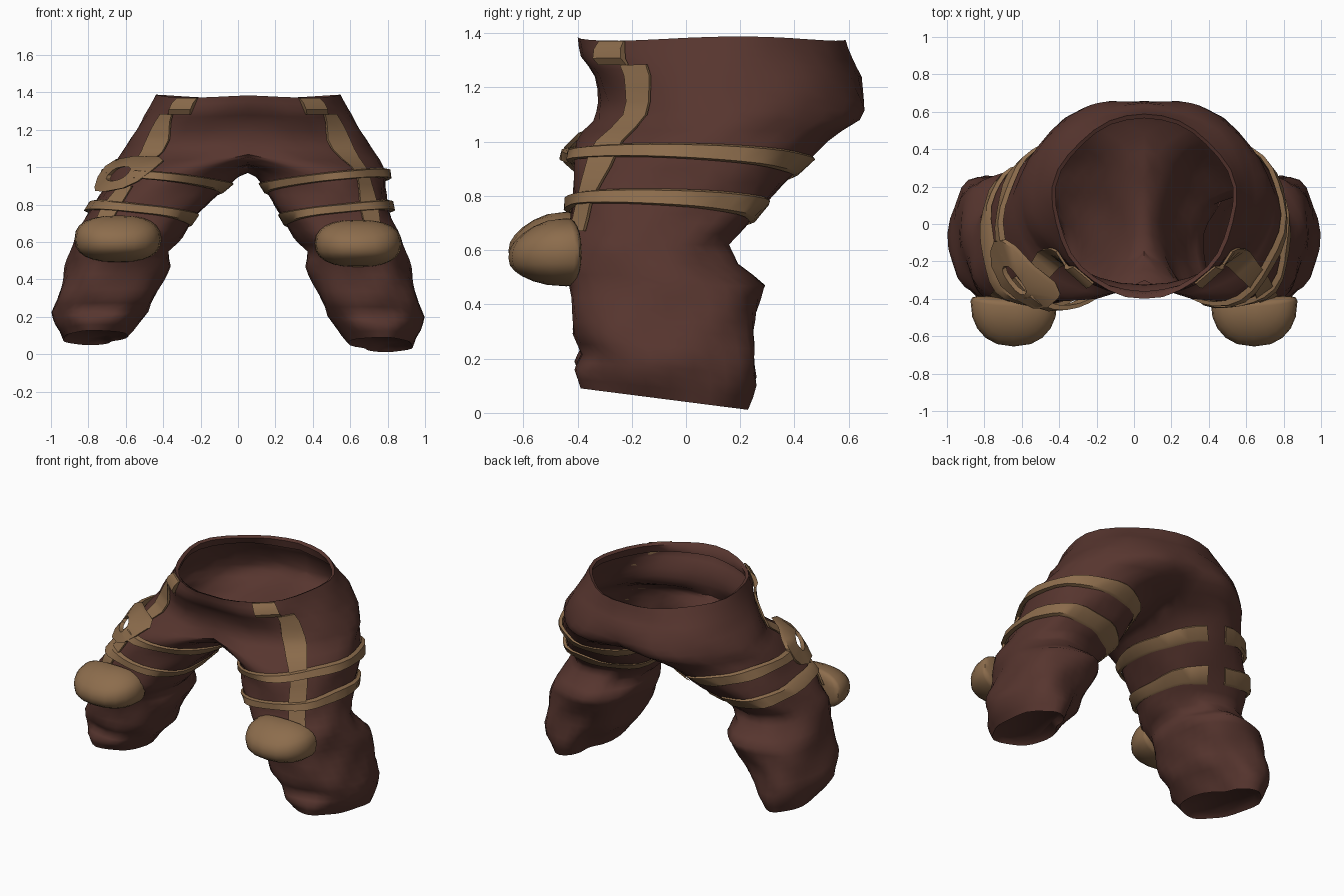
import bpy, bmesh
from math import sin, cos, pi, radians, copysign
from mathutils import Vector

old = bpy.data.objects.get("Cube")
if old:
    bpy.data.objects.remove(old, do_unlink=True)


def material(name, rgb):
    m = bpy.data.materials.new(name)
    m.use_nodes = True
    m.diffuse_color = (*rgb, 1)
    m.node_tree.nodes["Principled BSDF"].inputs["Base Color"].default_value = (*rgb, 1)
    return m


CLOTH = material("dark brown cloth", (0.095, 0.036, 0.028))
LEATHER = material("tan leather", (0.265, 0.152, 0.073))

# One half of the trousers as sections: z, inner x, outer x, front y, back y
SECTIONS = [
    (1.38, -.49, .49, -.39, .59), (1.31, -.53, .53, -.39, .62),
    (1.24, -.58, .58, -.35, .65), (1.15, -.64, .64, -.33, .675),
    (1.08, -.45, .67, -.33, .645), (1.04, -.24, .69, -.37, .57),
    (1.0, -.05, .71, -.40, .51), (.96, .04, .73, -.41, .47),
    (.90, .10, .75, -.41, .42),
    (.80, .17, .79, -.42, .33), (.70, .25, .83, -.43, .23),
    (.62, .31, .87, -.46, .15), (.55, .38, .89, -.46, .19),
    (.47, .36, .92, -.43, .29), (.30, .42, .97, -.42, .27),
    (.21, .45, .99, -.38, .28), (.14, .51, .97, -.41, .29),
    (.06, .57, .93, -.38, .26)]


def section(z):
    z = min(max(z, SECTIONS[-1][0]), SECTIONS[0][0])
    for a, b in zip(SECTIONS, SECTIONS[1:]):
        if z >= b[0]:
            f = (a[0] - z) / (a[0] - b[0])
            return [p + (q - p) * f for p, q in zip(a, b)][1:]


def boxy(c, power):
    return copysign(abs(c) ** power, c)


def surf(th, z, off=0.0):
    """Point on the half garment, pushed out by off, with soft cloth folds."""
    x0, x1, y0, y1 = section(z)
    fold = .008 * sin(4 * th + 14 * z) + .006 * sin(7 * th - 23 * z)
    # The shin tapers in at its inner back
    taper = min(max((.5 - z) / .35, 0), 1) * max(0, cos(th - 2.3)) ** 2
    r = off + fold - .09 * taper
    power = 1 - .14 * min(max((.95 - z) / .2, 0), 1)
    x = (x0 + x1) / 2 + ((x1 - x0) / 2 + r) * boxy(cos(th), power)
    y = (y0 + y1) / 2 + ((y1 - y0) / 2 + r) * boxy(sin(th), power)
    if z > 1.25:
        z += .008 * sin(3 * th + 1)
    return Vector((max(x, 0), y, z))


def place(p, side):
    """Put a half-garment point on the left (1) or right (-1) leg."""
    x, y, z = p
    f = min(max((z - .7) / .3, 0), 1)
    low = max(0, 1 - z / .5)
    hem = max(0, 1 - z / .3)
    z -= hem * .16 * y + low * (.022 if side > 0 else -.02)
    return Vector((side * x + .055 * f * f * (3 - 2 * f), y, z))


def finish(bm, name, mat, angle=45):
    bmesh.ops.recalc_face_normals(bm, faces=bm.faces)
    me = bpy.data.meshes.new(name)
    bm.to_mesh(me)
    bm.free()
    me.materials.append(mat)
    ob = bpy.data.objects.new(name, me)
    bpy.context.collection.objects.link(ob)
    bpy.ops.object.select_all(action='DESELECT')
    ob.select_set(True)
    bpy.context.view_layer.objects.active = ob
    bpy.ops.object.shade_smooth_by_angle(angle=radians(angle))


def bar(name, side, runs, closed=False):
    """Loft four-cornered strips through runs of half-garment points."""
    bm = bmesh.new()
    for rows in runs:
        vs = [[bm.verts.new(place(p, side)) for p in row] for row in rows]
        n = len(vs)
        for i in range(n if closed else n - 1):
            a, b = vs[i], vs[(i + 1) % n]
            for k in range(4):
                bm.faces.new((a[k], a[(k + 1) % 4], b[(k + 1) % 4], b[k]))
        if not closed:
            bm.faces.new(vs[0])
            bm.faces.new(vs[-1])
    finish(bm, name, LEATHER)


def sweep(start, end, count):
    return [start + (end - start) * i / (count - 1) for i in range(count)]


# Trousers: both halves share the centre seam, open waist, closed hems
SEG = 32
angles = [2 * pi * i / SEG for i in range(SEG)]
levels = []
for a, b in zip(SECTIONS, SECTIONS[1:]):
    steps = max(1, round((a[0] - b[0]) / .04))
    levels += [a[0] + (b[0] - a[0]) * i / steps for i in range(steps)]
levels.append(SECTIONS[-1][0])

bm = bmesh.new()
for side in (1, -1):
    rings = [[surf(t, 1.32, -.03) for t in angles],
             [surf(t, 1.37, -.025) for t in angles]]
    rings += [[surf(t, z) for t in angles] for z in levels]
    rings.append([surf(t, .06, -.03) + Vector((0, 0, .03)) for t in angles])
    vs = [[bm.verts.new(place(p, side)) for p in r] for r in rings]
    for i in range(len(rings) - 1):
        for j in range(SEG):
            k = (j + 1) % SEG
            quad = [(i, j), (i, k), (i + 1, k), (i + 1, j)]
            if any(rings[u][v].x > 1e-5 for u, v in quad):
                bm.faces.new([vs[u][v] for u, v in quad])
    bm.faces.new(vs[-1])
bmesh.ops.delete(bm, geom=[v for v in bm.verts if not v.link_faces], context='VERTS')
bmesh.ops.remove_doubles(bm, verts=bm.verts, dist=.0005)
# Round off the crotch where the legs meet
crotch = [v for v in bm.verts if abs(v.co.x - .055) < .15 and .9 < v.co.z < 1.2]
for _ in range(4):
    bmesh.ops.smooth_vert(bm, verts=crotch, factor=.5,
                          use_axis_x=True, use_axis_y=True, use_axis_z=True)
finish(bm, "trousers", CLOTH, 75)

for side, label in ((1, "left"), (-1, "right")):
    # Thigh straps: outer side higher; the right ones break at the back,
    # and the upper right one stands off the cloth and breaks under the plate
    for part, z0, h in (("upper", .925, .029), ("lower", .755, .031)):
        lift = .05 if (side < 0 and part == "upper") else 0
        if side > 0:
            spans = [angles]
        elif lift:
            spans = [sweep(radians(112), radians(305), 20),
                     sweep(radians(336), radians(452), 13)]
        else:
            spans = [sweep(radians(112), radians(452), 33)]
        runs = []
        for span in spans:
            rows = []
            for t in span:
                z = z0 + .04 * cos(t) - .02 * sin(t)
                rise = lift * max(0, cos(t + .75)) ** 3
                out = .024 + .010 * cos(t + .6) + rise
                hh = h * (1 + .25 * sin(t))
                rows.append([surf(t, z - hh, .006 + rise), surf(t, z - hh * .8, out),
                             surf(t, z + hh * .8, out), surf(t, z + hh, .006 + rise)])
            runs.append(rows)
        bar(f"{label}_{part}_thigh_strap", side, runs, side > 0)

    # Long strip down the front of the thigh, parted by the plate on the right
    runs = []
    for top, bottom in ([(1.29, .67)] if side > 0 else [(1.29, 1.02), (.90, .67)]):
        rows = []
        for z in sweep(top, bottom, 14):
            f = (1.29 - z) / .62
            t = radians(-38 - 20 * f)
            w = radians(6 + 4 * f)
            rows.append([surf(t - w, z, .007), surf(t - w, z, .02),
                         surf(t + w, z, .02), surf(t + w, z, .007)])
        runs.append(rows)
    bar(f"{label}_front_strip", side, runs)

    # Tab folded over the waist edge
    rows = []
    for z, out in ((1.29, .018), (1.315, .032), (1.35, .032), (1.378, .015)):
        t, w = radians(-49), radians(8)
        rows.append([surf(t - w, z, .005), surf(t - w, z, out),
                     surf(t + w, z, out), surf(t + w, z, .005)])
    bar(f"{label}_waist_tab", side, [rows])

    # Knee pad: a cushion flat against the knee, narrowing to a low blunt nose
    bm = bmesh.new()
    bmesh.ops.create_uvsphere(bm, u_segments=20, v_segments=12, radius=1)
    for v in bm.verts:
        x, y, z = [boxy(c, .8) for c in v.co]
        depth, nose = (.215, y * y) if y < 0 else (.05, 0)
        v.co = place((.642 + .232 * x, -.44 + depth * y + .03 * x * x,
                      .605 + .125 * z * (1 - .3 * nose) - .02 * nose - .012 * side), side)
    finish(bm, f"{label}_knee_pad", LEATHER)

# Pierced plate joining the strip and upper strap on the right thigh
rows = []
for i in range(12):
    a = 2 * pi * i / 12

    def rim(s, off):
        return surf(radians(-41) + .48 * s * boxy(cos(a), .8),
                    .965 + (.095 * boxy(sin(a), .8) - .015 * cos(a)) * s, off)
    rows.append([rim(1, .05), rim(1, .075), rim(.4, .085), rim(.4, .06)])
bar("right_thigh_plate", -1, [rows], True)
